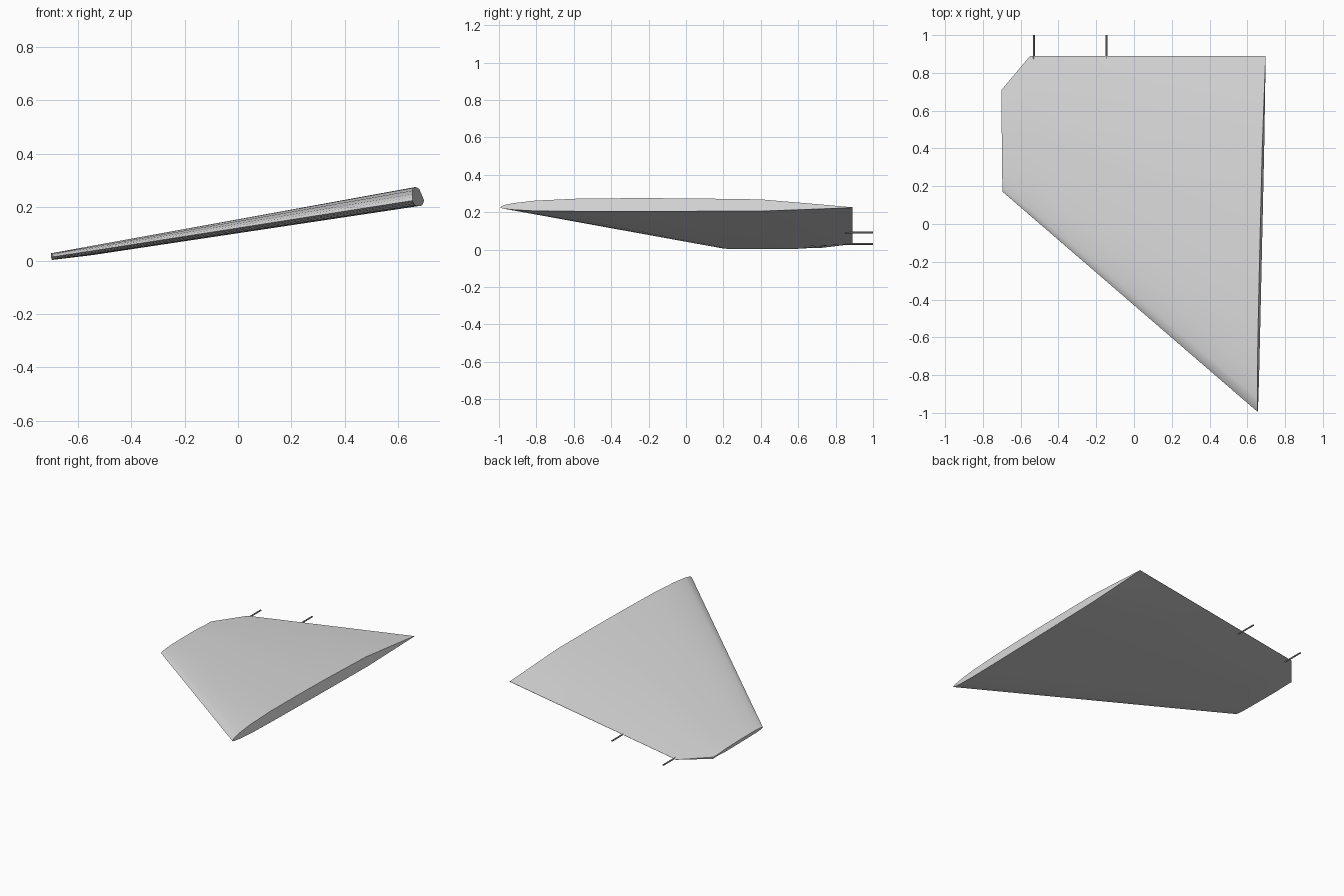
import bpy, bmesh, math
from mathutils import Vector

if "Cube" in bpy.data.objects:
    bpy.data.objects.remove(bpy.data.objects["Cube"], do_unlink=True)


def material(name, value):
    m = bpy.data.materials.new(name)
    m.use_nodes = True
    colour = (value, value, value, 1)
    m.diffuse_color = colour
    m.node_tree.nodes["Principled BSDF"].inputs["Base Color"].default_value = colour
    return m


skin_grey = material("skin grey", 0.7)
rod_grey = material("rod grey", 0.3)

# Airfoil: chord fraction, share of upper height, share of lower depth
AIRFOIL = [(0.01, 0.25, 0.3), (0.04, 0.48, 0.6), (0.1, 0.74, 0.9), (0.22, 0.95, 1),
           (0.36, 1, 1), (0.52, 0.99, 1), (0.74, 0.87, 0.95), (0.9, 0.36, 0.4)]


def section(lead, trail, up, down, blunt):
    """Closed airfoil loop between two edge points, tilted with the span."""
    lead, trail = Vector(lead), Vector(trail)
    tilt = Vector((-0.17, 0, 1))
    top = [lead.lerp(trail, t) + tilt * up * max(u, blunt * t) for t, u, d in AIRFOIL]
    low = [lead.lerp(trail, t) - tilt * down * max(d, blunt * t) for t, u, d in AIRFOIL]
    edge = max(blunt, 0.03)
    return ([lead] + top + [trail + tilt * up * edge, trail - tilt * down * edge]
            + low[::-1])


# Wing panel: root, clipped corner and tip sections
bm = bmesh.new()
loops = []
for args in [((0.655, -0.995, 0.225), (0.697, 0.89, 0.225), 0.05, 0.02, 0),
             ((-0.55, 0.045, 0.036), (-0.55, 0.89, 0.03), 0.02, 0.012, 0),
             ((-0.695, 0.17, 0.014), (-0.70, 0.71, 0.013), 0.014, 0.011, 0.5)]:
    loops.append([bm.verts.new(p) for p in section(*args)])
for a, b in zip(loops, loops[1:]):
    n = len(a)
    for i in range(n):
        bm.faces.new((a[i], a[(i + 1) % n], b[(i + 1) % n], b[i]))
bm.faces.new(loops[0])
bm.faces.new(loops[-1][::-1])
bmesh.ops.recalc_face_normals(bm, faces=bm.faces)
mesh = bpy.data.meshes.new("wing_panel")
bm.to_mesh(mesh)
bm.free()
wing = bpy.data.objects.new("wing_panel", mesh)
bpy.context.collection.objects.link(wing)
mesh.materials.append(skin_grey)
bpy.ops.object.select_all(action="DESELECT")
wing.select_set(True)
bpy.context.view_layer.objects.active = wing
bpy.ops.object.shade_smooth_by_angle(angle=math.radians(35))

# Thin rods trailing from the rear edge
for name, x, z in [("outer_rod", -0.53, 0.031), ("inner_rod", -0.145, 0.091)]:
    bpy.ops.mesh.primitive_cylinder_add(vertices=10, radius=0.005, depth=0.15,
                                        location=(x, 0.925, z),
                                        rotation=(math.pi / 2, 0, 0))
    rod = bpy.context.object
    rod.name = name
    rod.data.materials.append(rod_grey)
    bpy.ops.object.shade_smooth_by_angle(angle=math.radians(40))
